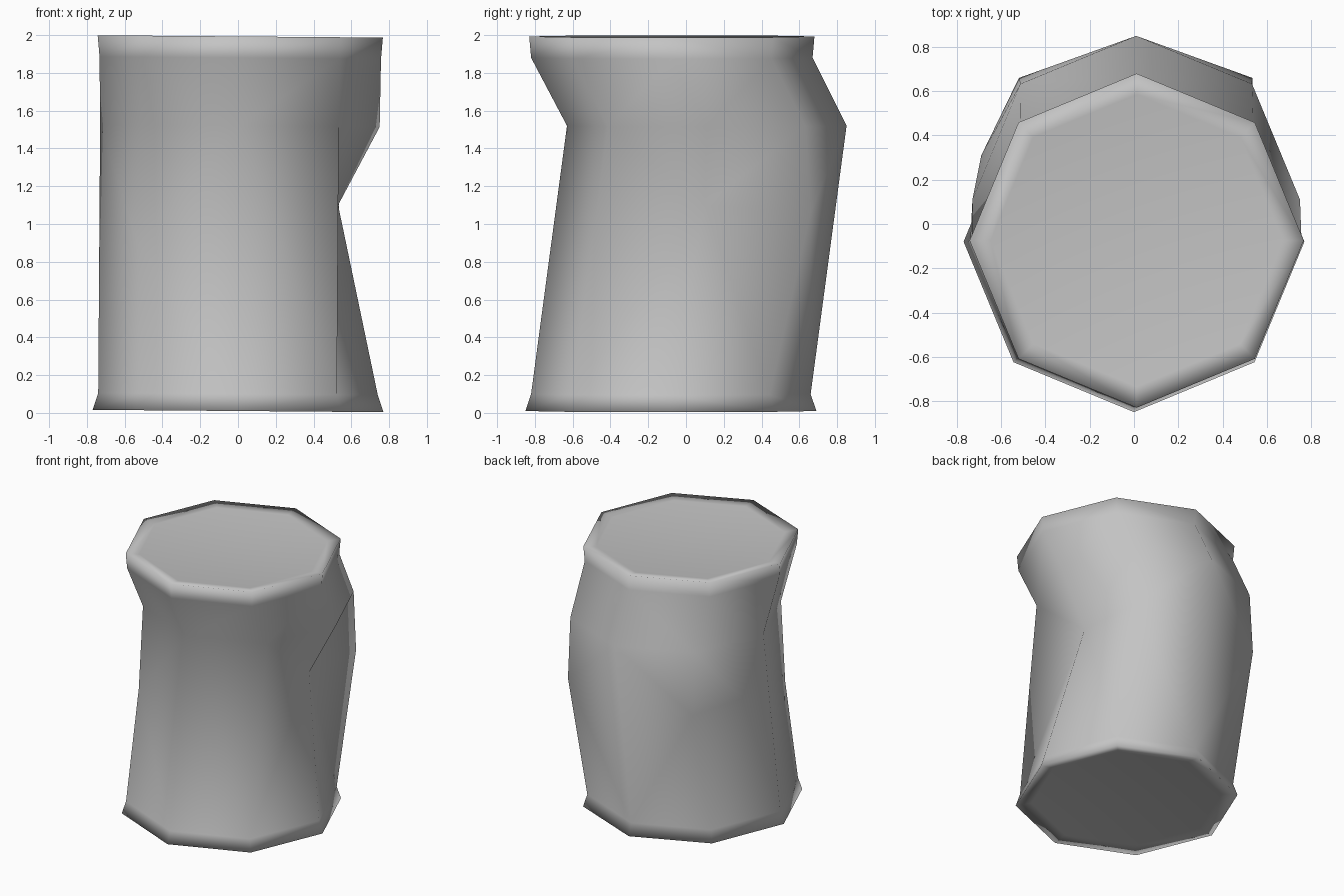
import bpy
import bmesh
from math import sin, cos, pi

default = bpy.data.objects.get("Cube")
if default:
    bpy.data.objects.remove(default, do_unlink=True)

grey = bpy.data.materials.new("plain grey metal")
grey.use_nodes = True
grey.diffuse_color = (0.55, 0.55, 0.55, 1)
grey.node_tree.nodes["Principled BSDF"].inputs["Base Color"].default_value = (0.55, 0.55, 0.55, 1)

SIDES = 8
TILT = 0.008  # the ends slope down slightly towards +x

# Rings from the bottom up: radius, x offset, y offset, height
lower_rings = [
    (0.66, 0, -0.08, 0.025),       # bottom panel
    (0.77, 0, -0.08, 0.01),        # bottom rim
    (0.74, 0, -0.08, 0.10),        # bottom shoulder
]
upper_rings = [
    (0.74, 0.01, 0.11, 1.52),      # bent upper wall
    (0.745, 0.012, -0.075, 1.88),  # top shoulder
    (0.755, 0.012, -0.075, 1.993), # top rim
    (0.66, 0.012, -0.075, 1.98),   # top panel
]

# Dent points halfway up the wall, by side; side 0 is +x, counted towards +y
dents = {
    0: (0.53, 0.10, 1.10),
    1: (0.535, 0.66, 1.06),
    3: (-0.52, 0.66, 1.06),
    4: (-0.69, 0.31, 1.10),
    5: (-0.53, -0.44, 0.90),
}


def add_ring(bm, radius, dx, dy, z):
    ring = []
    for s in range(SIDES):
        a = 2 * pi * s / SIDES
        x = dx + radius * cos(a)
        ring.append(bm.verts.new((x, dy + radius * sin(a), z - TILT * x)))
    return ring


def bridge(bm, low, high):
    for s in range(SIDES):
        t = (s + 1) % SIDES
        bm.faces.new((low[s], low[t], high[t], high[s]))


def crushed_wall(bm, low, high):
    """Wall panels that fold around the dent points."""
    mids = {s: bm.verts.new(p) for s, p in dents.items()}
    for s in range(SIDES):
        t = (s + 1) % SIDES
        corners = [low[s], low[t], high[t], high[s]]
        left, right = mids.get(s), mids.get(t)
        if s == 4:
            # This dent lies wholly behind the straight -x crease
            bm.faces.new((low[s], high[s], left))
            left = None
        if left and right:
            bm.faces.new((low[s], low[t], right, left))
            bm.faces.new((left, right, high[t], high[s]))
        elif left or right:
            skip = 3 if left else 1
            for i in range(4):
                if i != skip % 4:
                    bm.faces.new((corners[i], corners[(i + 1) % 4], left or right))
        else:
            bm.faces.new(corners)


def end_panel(bm, ring, dx, dy, z):
    centre = bm.verts.new((dx, dy, z))
    for s in range(SIDES):
        bm.faces.new((ring[s], ring[(s + 1) % SIDES], centre))


def make_can():
    bm = bmesh.new()
    lower = [add_ring(bm, *r) for r in lower_rings]
    upper = [add_ring(bm, *r) for r in upper_rings]
    for group in (lower, upper):
        for low, high in zip(group, group[1:]):
            bridge(bm, low, high)
    crushed_wall(bm, lower[-1], upper[0])

    # Slightly dished ends
    end_panel(bm, lower[0], 0, -0.08, 0.04)
    end_panel(bm, upper[-1], 0.012, -0.075, 1.96)

    bmesh.ops.triangulate(bm, faces=bm.faces[:], quad_method='SHORT_EDGE')
    bmesh.ops.recalc_face_normals(bm, faces=bm.faces[:])
    for face in bm.faces:
        face.smooth = True

    mesh = bpy.data.meshes.new("crushed_can")
    bm.to_mesh(mesh)
    bm.free()
    mesh.materials.append(grey)
    can = bpy.data.objects.new("crushed_can", mesh)
    bpy.context.collection.objects.link(can)


make_can()
